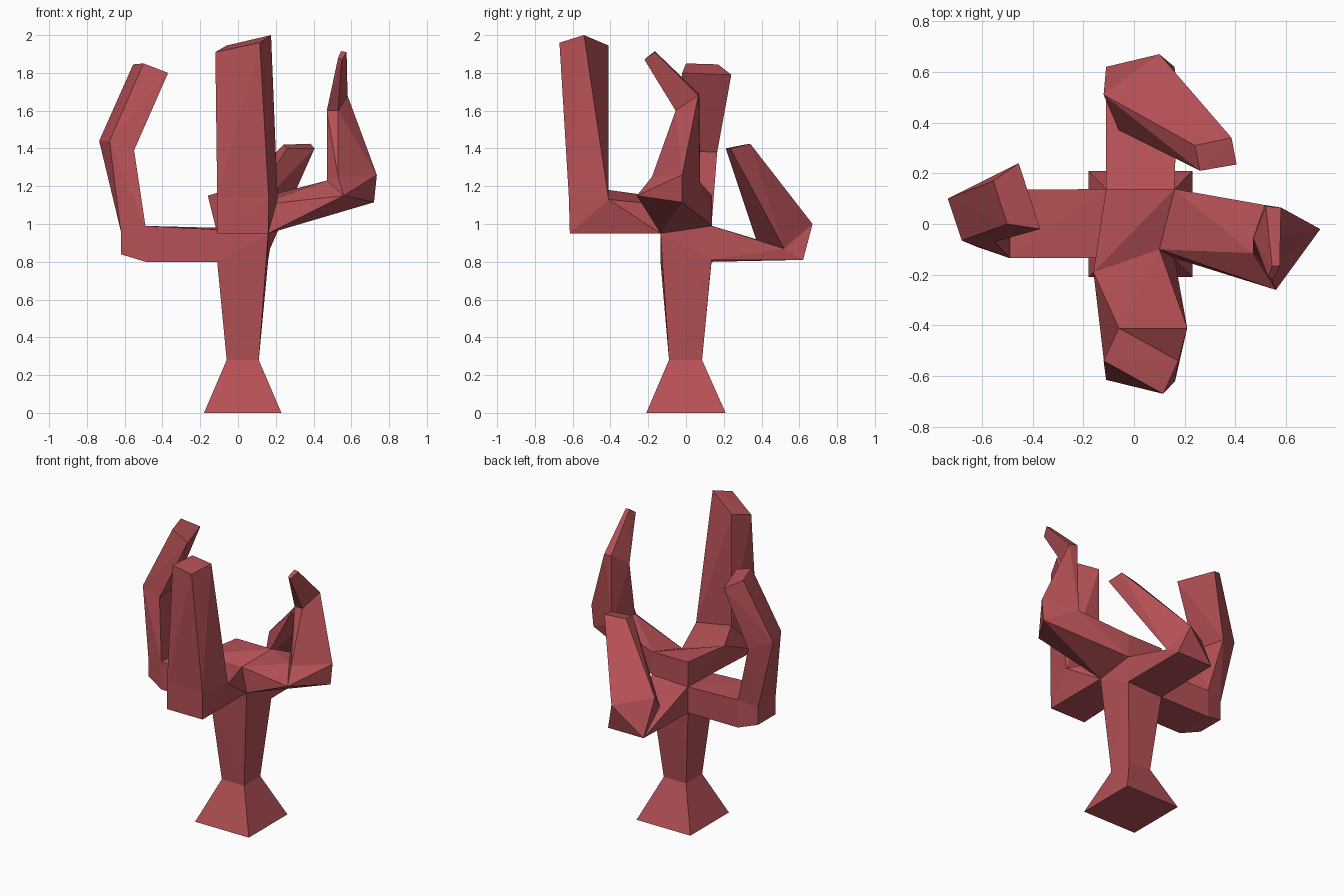
import bpy, bmesh

if "Cube" in bpy.data.objects:
    bpy.data.objects.remove(bpy.data.objects["Cube"])

mat = bpy.data.materials.new("coral red")
mat.diffuse_color = (0.47, 0.083, 0.095, 1)
mat.use_nodes = True
mat.node_tree.nodes["Principled BSDF"].inputs["Base Color"].default_value = mat.diffuse_color


def blocks(name, groups):
    """One flat-faced object made of convex chunks, each wrapped round a few corners."""
    bm = bmesh.new()
    for pts in groups:
        part = bmesh.new()
        for p in pts:
            part.verts.new(p)
        res = bmesh.ops.convex_hull(part, input=part.verts[:])
        junk = {g for g in res["geom_interior"] + res["geom_unused"]
                if isinstance(g, bmesh.types.BMVert)}
        bmesh.ops.delete(part, geom=list(junk), context='VERTS')
        bmesh.ops.dissolve_limit(part, angle_limit=0.02, verts=part.verts[:], edges=part.edges[:])
        bmesh.ops.recalc_face_normals(part, faces=part.faces[:])
        tmp = bpy.data.meshes.new("chunk")
        part.to_mesh(tmp)
        part.free()
        bm.from_mesh(tmp)
        bpy.data.meshes.remove(tmp)
    me = bpy.data.meshes.new(name)
    bm.to_mesh(me)
    bm.free()
    me.materials.append(mat)
    ob = bpy.data.objects.new(name, me)
    bpy.context.collection.objects.link(ob)


def branch(name, root, heel, inner, outer, *rings):
    """Arm from the trunk to a heel, then upright segments through the rings."""
    groups = [root + heel + inner, inner + heel + outer]
    last = inner + outer
    for r in rings:
        groups.append(last + r)
        last = r
    blocks(name, groups)


def rect(x0, x1, y0, y1, z):
    return [(x, y, z) for x in (x0, x1) for y in (y0, y1)]


# trunk: flared foot, tapering stem and the crown where the branches meet
foot = rect(-0.18, 0.23, -0.21, 0.21, 0)
waist = rect(-0.06, 0.11, -0.09, 0.085, 0.28)
low = [(-.11, -.135, .80), (.16, -.135, .95), (.16, .135, .81), (-.11, .135, .80)]
mid = [(-.11, -.135, .97), (.16, -.135, .95), (.16, .138, .99), (-.11, .138, .98)]
cap = [(-.16, -.19, 1.15), (.10, -.10, 1.10), (.16, .138, 1.15), (-.11, .138, 1.15)]
blocks("trunk", [foot + waist, waist + low + mid, mid + cap])

# front branch, tall single upright
branch("front_branch",
       [mid[0], mid[1], cap[0], cap[1]],
       [(-.11, -.615, .95), (.16, -.615, .95)],
       [(-.06, -.41, 1.18), (.21, -.41, 1.13)],
       [(-.11, -.615, 1.14), (.162, -.62, 1.14)],
       [(-.12, -.54, 1.91), (.115, -.67, 1.96), (.175, -.54, 2.0), (-.06, -.41, 1.945)])

# left branch, leaning out and then back in
branch("left_branch",
       [low[0], low[3], mid[0], mid[3]],
       [(-.49, -.135, .80), (-.49, .135, .80), (-.62, -.09, .84), (-.62, .10, .84)],
       [(-.49, -.135, .99), (-.49, .135, .99)],
       [(-.62, -.09, .96), (-.62, .10, .96)],
       [(-.735, .10, 1.44), (-.68, -.065, 1.44), (-.55, -.07, 1.39), (-.59, .165, 1.38)],
       [(-.555, .17, 1.845), (-.50, 0, 1.85), (-.37, -.02, 1.80), (-.455, .24, 1.79)])

# right branch, narrowing to a thin forward-bent tip
branch("right_branch",
       [mid[1], mid[2], cap[1], cap[2]],
       [(.56, -.26, 1.15), (.72, -.02, 1.115)],
       [(.47, -.115, 1.23), (.515, .075, 1.22)],
       [(.53, -.18, 1.25), (.735, -.02, 1.26)],
       [(.47, -.055, 1.60), (.53, -.055, 1.60), (.58, .065, 1.68), (.52, .07, 1.69)],
       [(.53, -.21, 1.88), (.55, -.22, 1.87), (.575, -.165, 1.91), (.545, -.165, 1.915)])

# back branch, with a finger folded forward to the right
branch("back_branch",
       [low[2], low[3], mid[2], mid[3]],
       [(-.11, .62, .81), (.16, .62, .81)],
       [(-.06, .37, .92), (.17, .52, .87)],
       [(-.12, .51, 1.05), (.10, .67, 1.0)],
       [(.24, .31, 1.42), (.385, .34, 1.425), (.405, .235, 1.40), (.26, .21, 1.40)])
